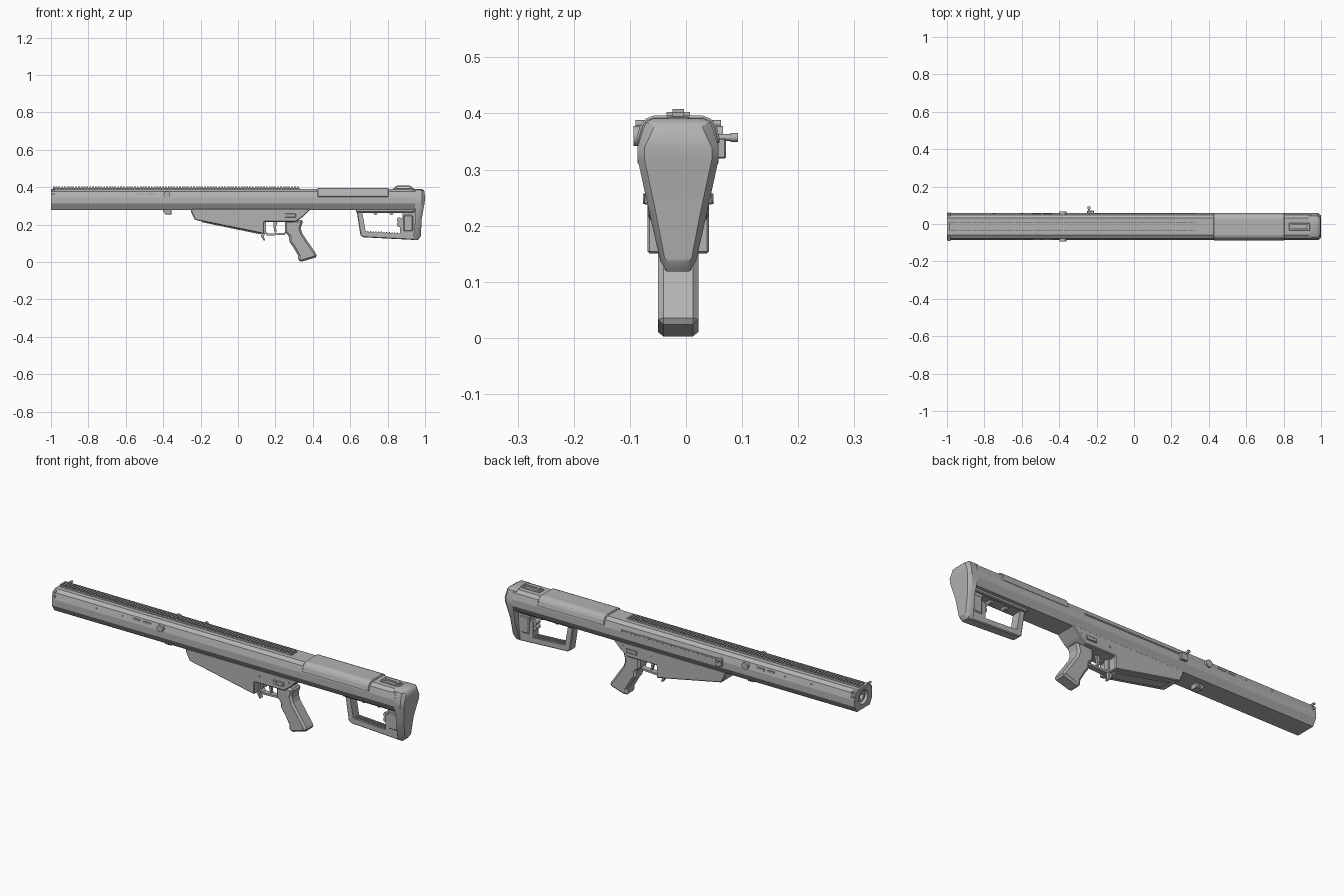
import bpy, bmesh, math
from mathutils import Vector

if "Cube" in bpy.data.objects:
    bpy.data.objects.remove(bpy.data.objects["Cube"], do_unlink=True)

CY = -0.014  # centre plane of the body

grey = bpy.data.materials.new("plain grey")
grey.use_nodes = True
grey.diffuse_color = (0.45, 0.45, 0.45, 1)
grey.node_tree.nodes["Principled BSDF"].inputs["Base Color"].default_value = grey.diffuse_color


def finish(name, bm, bevel=0.0, smooth=False):
    bmesh.ops.recalc_face_normals(bm, faces=bm.faces)
    me = bpy.data.meshes.new(name)
    bm.to_mesh(me)
    bm.free()
    ob = bpy.data.objects.new(name, me)
    bpy.context.collection.objects.link(ob)
    me.materials.append(grey)
    if bevel:
        mod = ob.modifiers.new("edge bevel", "BEVEL")
        mod.width, mod.segments, mod.limit_method = bevel, 1, "ANGLE"
    if smooth:
        bpy.context.view_layer.objects.active = ob
        ob.select_set(True)
        bpy.ops.object.shade_smooth_by_angle(angle=math.radians(35))
        ob.select_set(False)
    return ob


def extrude(name, ring, step, bevel=0.0):
    """Closed outline swept along a vector."""
    bm = bmesh.new()
    a = [bm.verts.new(p) for p in ring]
    b = [bm.verts.new(Vector(p) + Vector(step)) for p in ring]
    bm.faces.new(a)
    bm.faces.new(b)
    for i in range(len(a)):
        j = (i + 1) % len(a)
        bm.faces.new((a[i], a[j], b[j], b[i]))
    return finish(name, bm, bevel)


def side_profile(name, pts, half, bevel=0.004):
    return extrude(name, [(x, CY - half, z) for x, z in pts], (0, 2 * half, 0), bevel)


def mirrored(half):
    return half + [(-y, z) for y, z in reversed(half)]


def long_section(name, half, x0, x1, bevel=0.0):
    return extrude(name, [(x0, CY + y, z) for y, z in mirrored(half)], (x1 - x0, 0, 0), bevel)


def box(name, x0, x1, y0, y1, z0, z1, bevel=0.0):
    ring = [(x0, y0, z0), (x1, y0, z0), (x1, y1, z0), (x0, y1, z0)]
    return extrude(name, ring, (0, 0, z1 - z0), bevel)


def cylinder(name, centre, radius, length, axis, sides=20):
    bm = bmesh.new()
    bmesh.ops.create_cone(bm, cap_ends=True, segments=sides, radius1=radius,
                          radius2=radius, depth=length)
    rot = Vector((0, 0, 1)).rotation_difference(Vector(axis)).to_matrix()
    bmesh.ops.rotate(bm, verts=bm.verts, matrix=rot)
    bmesh.ops.translate(bm, verts=bm.verts, vec=centre)
    return finish(name, bm, smooth=True)


def cut(target, cutter):
    cutter.hide_render = True
    cutter.hide_viewport = True
    mod = target.modifiers.new("cut", "BOOLEAN")
    mod.object, mod.operation, mod.solver = cutter, "DIFFERENCE", "EXACT"


# Long faceted body with an open muzzle and the barrel inside
body_half = [(0.045, 0.39), (0.063, 0.377), (0.072, 0.345), (0.072, 0.312), (0.052, 0.279)]
body = long_section("body_shroud", body_half, -1.0, 0.95)
cut(body, cylinder("muzzle_cutter", (-1, CY, 0.337), 0.036, 0.24, (1, 0, 0), 32))
barrel = cylinder("barrel", (-0.93, CY, 0.337), 0.027, 0.12, (1, 0, 0), 32)
cut(barrel, cylinder("bore_cutter", (-0.98, CY, 0.337), 0.014, 0.16, (1, 0, 0), 24))

# Cheek cover over the rear body
cover_half = [(0.044, 0.396), (0.06, 0.39), (0.069, 0.375), (0.075, 0.352), (0.07, 0.346)]
long_section("cheek_cover", cover_half, 0.425, 0.805, 0.004)

# Toothed top rail
box("rail_base", -0.99, 0.33, CY - 0.021, CY + 0.021, 0.385, 0.396)
tooth = box("rail_teeth", -0.99, -0.981, CY - 0.021, CY + 0.021, 0.395, 0.403)
array = tooth.modifiers.new("teeth", "ARRAY")
array.use_relative_offset = False
array.use_constant_offset = True
array.constant_offset_displace = (0.015, 0, 0)
array.count = 88

# Lower housing, sloping forward, and its magazine floor
side_profile("lower_housing", [(-0.25, 0.285), (-0.25, 0.265), (-0.23, 0.225), (0.14, 0.15),
                               (0.14, 0.215), (0.31, 0.215), (0.345, 0.24), (0.39, 0.285)], 0.055)
side_profile("magazine_floor", [(-0.2, 0.225), (-0.19, 0.212), (0.12, 0.148), (0.13, 0.16)], 0.03, 0.002)
side_profile("magazine_catch", [(0.13, 0.155), (0.145, 0.155), (0.138, 0.135),
                                (0.146, 0.115), (0.138, 0.113), (0.12, 0.14)], 0.01, 0.001)

# Pistol grip with finger ridge and flared foot
side_profile("pistol_grip", [(0.25, 0.22), (0.25, 0.16), (0.275, 0.135), (0.272, 0.11), (0.292, 0.085),
                             (0.325, 0.028), (0.318, 0.01), (0.335, 0.0), (0.425, 0.027),
                             (0.415, 0.048), (0.345, 0.15), (0.335, 0.18), (0.35, 0.225)], 0.036, 0.011)

# Trigger and its guard
side_profile("trigger", [(0.19, 0.22), (0.212, 0.22), (0.203, 0.185), (0.207, 0.158),
                         (0.197, 0.156), (0.19, 0.185)], 0.007, 0.001)
side_profile("trigger_guard", [(0.14, 0.22), (0.14, 0.16), (0.155, 0.141), (0.25, 0.145), (0.26, 0.165),
                               (0.245, 0.155), (0.16, 0.151), (0.149, 0.165), (0.149, 0.22)], 0.014, 0.0)

# Selector levers and pins on both sides of the housing
for side, s in (("right", -1), ("left", 1)):
    y = CY + s * 0.057
    box("selector_plate_" + side, 0.25, 0.31, y - 0.004, y + 0.004, 0.238, 0.258, 0.002)
    cylinder("selector_pivot_" + side, (0.262, y, 0.248), 0.009, 0.012, (0, 1, 0), 16)
    for x, z in ((0.17, 0.25), (0.335, 0.262)):
        cylinder("housing_pin_" + side, (x, CY + s * 0.055, z), 0.006, 0.005, (0, 1, 0), 12)

# Open stock frame beneath the rear body
frame = side_profile("stock_frame", [(0.635, 0.285), (0.635, 0.27), (0.655, 0.14), (0.67, 0.132),
                                     (0.94, 0.118), (0.96, 0.13), (0.96, 0.285)], 0.024)
hole = side_profile("stock_cutter", [(0.665, 0.262), (0.683, 0.162), (0.865, 0.152),
                                     (0.865, 0.225), (0.88, 0.235), (0.88, 0.262)], 0.1, 0)
cut(frame, hole)
for i in range(12):
    x = 0.69 + i * 0.0145
    z = 0.162 - (x - 0.683) * 0.055
    box("stock_rib", x, x + 0.007, CY - 0.018, CY + 0.018, z - 0.004, z + 0.004)
for z in (0.2, 0.225):
    cylinder("stock_knob", (0.862, CY, z), 0.013, 0.036, (0, 1, 0), 16)
for x in (0.735, 0.82):
    cylinder("stock_peg", (x, CY, 0.262), 0.011, 0.03, (0, 1, 0), 16)
box("stock_spacer", 0.885, 0.935, CY - 0.028, CY + 0.028, 0.165, 0.25, 0.004)
box("stock_upper_plate", 0.63, 0.945, CY - 0.036, CY + 0.036, 0.265, 0.282, 0.004)

# Butt pad: tall tapering outline with an inset, slightly hollow rear face
outer = [(0.045, 0.391), (0.058, 0.384), (0.072, 0.342), (0.072, 0.318),
         (0.053, 0.23), (0.032, 0.137), (0.02, 0.118)]
inner = [(0.03, 0.383), (0.042, 0.378), (0.06, 0.339), (0.06, 0.318),
         (0.041, 0.23), (0.024, 0.142), (0.015, 0.135)]
rear = [0.994, 0.997, 1.0, 0.998, 0.982, 0.978, 0.976]
front = [0.935, 0.935, 0.94, 0.945, 0.948, 0.938, 0.935]
bm = bmesh.new()
rings = []
for half, xs, dx in ((outer, front, 0), (outer, rear, -0.015), (inner, rear, 0)):
    rings.append([bm.verts.new((x + dx, CY + y, z))
                  for (y, z), x in zip(mirrored(half), xs + xs[::-1])])
n = len(rings[0])
for a, b in zip(rings, rings[1:]):
    for i in range(n):
        j = (i + 1) % n
        bm.faces.new((a[i], a[j], b[j], b[i]))
for ring in (rings[0], rings[-1]):
    for i in range(n // 2 - 1):
        bm.faces.new((ring[i], ring[i + 1], ring[n - 2 - i], ring[n - 1 - i]))
finish("butt_pad", bm, smooth=True)

# Sling loop on top of the butt
side_profile("top_sling_loop", [(0.84, 0.385), (0.84, 0.402), (0.85, 0.408), (0.92, 0.408), (0.93, 0.402),
                                (0.93, 0.385), (0.92, 0.385), (0.918, 0.4), (0.852, 0.4), (0.85, 0.385)],
             0.01, 0)
box("sling_base", 0.83, 0.94, CY - 0.02, CY + 0.02, 0.385, 0.395, 0.002)

# Front lug under the body with a cross pin
side_profile("front_lug", [(-0.4, 0.285), (-0.4, 0.274), (-0.39, 0.255), (-0.355, 0.255), (-0.355, 0.285)], 0.02, 0.002)
cylinder("front_lug_pin", (-0.372, CY, 0.267), 0.007, 0.056, (0, 1, 0), 12)

# Side knobs, slots and screws, repeated on both sides
for side, s in (("right", -1), ("left", 1)):
    cylinder("side_knob_" + side, (-0.38, CY + s * 0.071, 0.36), 0.018, 0.017, (0, 1, 0), 20)
    cylinder("side_knob_cap_" + side, (-0.38, CY + s * 0.075, 0.36), 0.01, 0.008, (0, 1, 0), 12)
    y = CY + s * 0.0675
    for x0, x1 in ((-0.54, -0.5), (-0.485, -0.44)):
        box("side_slot_" + side, x0, x1, y - 0.003, y + 0.003, 0.358, 0.368)
    for x in (-0.6, -0.75):
        cylinder("body_screw_" + side, (x, y, 0.36), 0.004, 0.006, (0, 1, 0), 10)
    for z, r in ((0.36, 0.008), (0.382, 0.006)):
        cylinder("muzzle_bolt_" + side, (-0.988, CY + s * 0.066, z), r, 0.02, (0, 1, 0), 12)

# Charging handle and its track on the left
box("handle_track", -0.22, 0.33, CY + 0.064, CY + 0.0735, 0.347, 0.355, 0.001)
box("handle_block", -0.25, -0.215, CY + 0.066, CY + 0.085, 0.32, 0.356, 0.002)
cylinder("charging_handle", (-0.24, 0.068, 0.357), 0.006, 0.05, (0, 1, 0), 12)
cylinder("charging_handle_tip", (-0.24, 0.086, 0.357), 0.008, 0.013, (0, 1, 0), 12)
